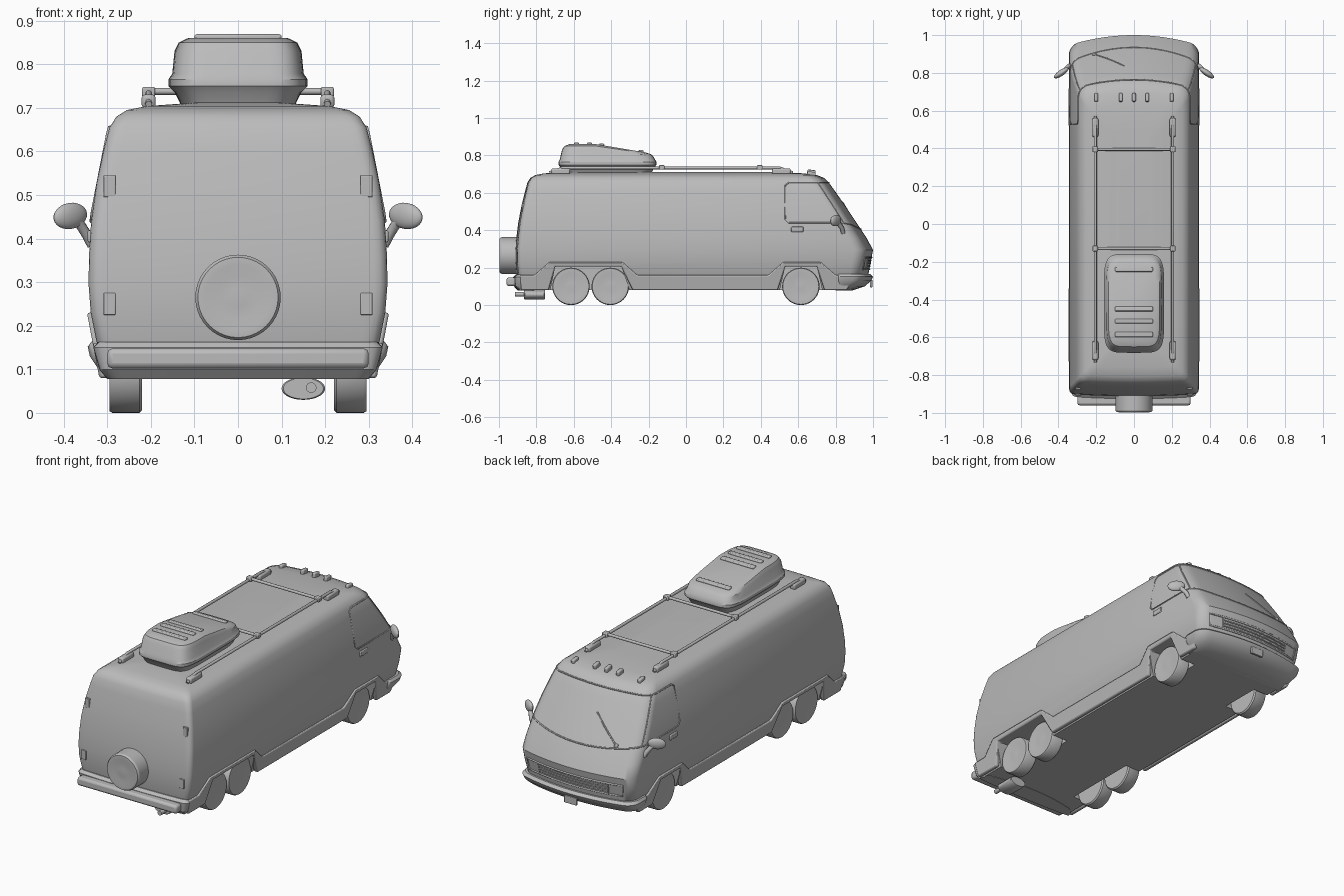
import bpy, bmesh, math
from mathutils import Vector

cube = bpy.data.objects.get("Cube")
if cube:
    bpy.data.objects.remove(cube)

grey = bpy.data.materials.new("plain_grey")
grey.use_nodes = True
grey.diffuse_color = (0.5, 0.5, 0.5, 1)
grey.node_tree.nodes["Principled BSDF"].inputs["Base Color"].default_value = (0.5, 0.5, 0.5, 1)


def finish(name, bm, bevel=0):
    bmesh.ops.recalc_face_normals(bm, faces=bm.faces)
    me = bpy.data.meshes.new(name)
    bm.to_mesh(me)
    bm.free()
    me.materials.append(grey)
    ob = bpy.data.objects.new(name, me)
    bpy.context.collection.objects.link(ob)
    if bevel:
        mod = ob.modifiers.new("bevel", 'BEVEL')
        mod.width, mod.segments = bevel, 2
    return ob


def skin_mesh(rings):
    """Bridge equal rings and cap both ends."""
    bm = bmesh.new()
    loops = [[bm.verts.new(p) for p in ring] for ring in rings]
    n = len(loops[0])
    for a, b in zip(loops, loops[1:]):
        for i in range(n):
            j = (i + 1) % n
            bm.faces.new((a[i], a[j], b[j], b[i]))
    bm.faces.new(loops[0])
    bm.faces.new(loops[-1])
    return bm


def box(name, loc, size, rot=(0, 0, 0), bevel=0.004):
    bm = bmesh.new()
    bmesh.ops.create_cube(bm, size=1)
    bmesh.ops.scale(bm, vec=size, verts=bm.verts)
    ob = finish(name, bm, bevel)
    ob.location, ob.rotation_euler = loc, rot
    return ob


def tube(name, pts, radius, cyclic=False):
    cu = bpy.data.curves.new(name, 'CURVE')
    cu.dimensions = '3D'
    cu.bevel_depth, cu.bevel_resolution, cu.use_fill_caps = radius, 2, True
    sp = cu.splines.new('POLY')
    sp.points.add(len(pts) - 1)
    for p, co in zip(sp.points, pts):
        p.co = (*co, 1)
    sp.use_cyclic_u = cyclic
    cu.materials.append(grey)
    ob = bpy.data.objects.new(name, cu)
    bpy.context.collection.objects.link(ob)
    return ob


def lathe(name, profile, centre, axis, squash=1):
    """Spin (radius, offset) points about the x or y axis."""
    rings = []
    for r, h in profile:
        ring = []
        for k in range(40):
            a = math.tau * k / 40
            u, v = r * math.cos(a), r * math.sin(a) * squash
            ring.append(Vector((h, u, v) if axis == 'x' else (u, h, v)) + Vector(centre))
        rings.append(ring)
    return finish(name, skin_mesh(rings))


# Plan outlines: bowed nose with rounded corners, nearly flat tail
def round_off(x, w, r):
    t = min(1, max(0, (abs(x) - w + r) / r))
    return r * (1 - math.sqrt(1 - t * t))


def nose(x, w, yf):
    return yf - 0.45 * x * x - round_off(x, w, 0.05)


def outline(z, w, yr, yf):
    xs = [w * math.sin(math.radians(a)) for a in range(-90, 91, 6)]
    front = [(x, nose(x, w, yf), z) for x in xs]
    rear = [(x, yr + 0.1 * x * x + round_off(x, w, 0.025), z) for x in reversed(xs)]
    return front + rear


def loft(name, levels):
    return finish(name, skin_mesh([outline(*lv) for lv in levels]))


# Body shell: height, half width, tail y, nose y
shell = [(0.08, 0.29, -0.89, 0.88), (0.165, 0.325, -0.905, 0.975), (0.23, 0.338, -0.912, 0.988),
         (0.295, 0.343, -0.912, 1.0), (0.36, 0.342, -0.907, 0.965), (0.44, 0.337, -0.897, 0.912),
         (0.53, 0.324, -0.88, 0.852), (0.61, 0.307, -0.86, 0.796), (0.655, 0.295, -0.848, 0.764),
         (0.68, 0.279, -0.832, 0.738), (0.695, 0.255, -0.805, 0.70), (0.704, 0.21, -0.76, 0.63),
         (0.712, 0.1, -0.66, 0.5)]
body = loft("body", shell)


def level(z):
    for a, b in zip(shell, shell[1:]):
        if z <= b[0]:
            t = (z - a[0]) / (b[0] - a[0])
            return [p + (q - p) * t for p, q in zip(a, b)]


def on_nose(f, z):
    """Point on the nose at a fraction f of the half width."""
    _, w, _, yf = level(z)
    return (f * w, nose(f * w, w, yf), z)


def on_side(s, y, z):
    return (s * level(z)[1], y, z)


# Wheel arches cut from the shell, and skirts that step over them
rear_arch = [(-0.735, 0.08), (-0.70, 0.205), (-0.345, 0.205), (-0.285, 0.08)]
front_arch = [(0.49, 0.08), (0.53, 0.205), (0.70, 0.205), (0.74, 0.08)]
skirt_top = [(0.9, 0.16), (0.8, 0.16), (0.72, 0.23), (0.52, 0.23), (0.44, 0.16),
             (-0.26, 0.16), (-0.34, 0.23), (-0.73, 0.23), (-0.81, 0.16), (-0.89, 0.16)]
skirt = [(-0.88, 0.08)] + rear_arch + front_arch + [(0.86, 0.08)] + skirt_top
for s, side in ((1, "left"), (-1, "right")):
    for arch in (rear_arch, front_arch):
        poly = [(y, z if z > 0.1 else 0.03) for y, z in arch]
        cutter = finish("arch_cutter", skin_mesh([[(s * x, y, z) for y, z in poly] for x in (0.2, 0.45)]))
        cutter.hide_render = True
        mod = body.modifiers.new("arch", 'BOOLEAN')
        mod.object, mod.operation, mod.solver = cutter, 'DIFFERENCE', 'EXACT'
        bpy.context.view_layer.objects.active = body
        bpy.ops.object.modifier_apply(modifier=mod.name)
        bpy.data.objects.remove(cutter)
    finish(side + "_skirt", skin_mesh([[(s * 0.297, y, z) for y, z in skirt],
                                       [(s * (0.303 + 0.19 * z), y, z) for y, z in skirt]]), 0.006)

# Bumpers
loft("front_bumper", [(0.078, 0.30, 0.80, 0.89), (0.10, 0.32, 0.80, 0.955), (0.13, 0.34, 0.80, 0.99),
                      (0.152, 0.345, 0.80, 1.0), (0.165, 0.335, 0.80, 0.985)])
loft("rear_valance", [(0.078, 0.30, -0.90, -0.80), (0.10, 0.318, -0.92, -0.80),
                      (0.15, 0.332, -0.925, -0.80), (0.163, 0.32, -0.91, -0.80)])
box("rear_bumper", (0, -0.935, 0.125), (0.6, 0.05, 0.046), bevel=0.012)
box("front_plate", (0, 0.99, 0.115), (0.075, 0.012, 0.04), bevel=0.002)

# Wheels, spare and exhaust
wheel = [(0.02, -0.0375), (0.094, -0.0375), (0.1, -0.031), (0.1, 0.031), (0.096, 0.0375),
         (0.07, 0.0375), (0.05, 0.034), (0.02, 0.036)]
for s, side in ((1, "left"), (-1, "right")):
    for y, place in ((0.614, "front"), (-0.405, "middle"), (-0.615, "rear")):
        lathe(f"{side}_{place}_wheel", [(r, s * h) for r, h in wheel], (s * 0.2575, y, 0.1), 'x')
lathe("spare_wheel", [(0.09, 0.1), (0.098, 0.09), (0.098, 0.01), (0.092, 0.001), (0.075, 0),
                      (0.05, 0.005), (0.02, 0.002)], (0, -0.997, 0.265), 'y')
lathe("muffler", [(0.046, 0), (0.05, 0.005), (0.05, 0.105), (0.046, 0.11)], (0.15, -0.865, 0.056), 'y', 0.52)
lathe("tailpipe", [(0.012, 0), (0.012, 0.06)], (0.168, -0.915, 0.058), 'y')

# Wraparound glass trim and its corner pillars
fr = [math.sin(math.radians(a)) for a in range(-90, 91, 10)]
top_edge = [on_nose(f, 0.655) for f in fr]
low_edge = [on_nose(f, 0.405 + 0.035 * f * f) for f in reversed(fr)]
left_end = [on_side(1, y, z) for y, z in ((0.55, 0.655), (0.53, 0.64), (0.53, 0.46), (0.55, 0.44))]
right_end = [on_side(-1, p[1], p[2]) for p in reversed(left_end)]
tube("window_trim", top_edge + left_end + low_edge + right_end, 0.004, True)
for s, side in ((1, "left"), (-1, "right")):
    tube(side + "_pillar_trim", [on_nose(s * 0.97, 0.44 + 0.043 * k) for k in range(6)], 0.003)

# Wiper
tube("wiper_arm", [on_nose(-0.66 + 0.1 * k, 0.42 + 0.026 * k) for k in range(6)], 0.004)
box("wiper_pivot", on_nose(-0.62, 0.43), (0.02, 0.015, 0.02))

# Grille frame, slats and lamp dividers
span = [k / 10 for k in range(-9, 10)]
tube("grille_frame", [on_nose(f * 0.94, 0.255) for f in span]
     + [on_nose(-f * 0.94, 0.192) for f in span], 0.005, True)
for z in (0.208, 0.223, 0.238):
    tube("grille_slat", [on_nose(f * 0.68, z) for f in span], 0.004)
for s in (-1, 1):
    tube("lamp_divider", [on_nose(s * 0.62, z) for z in (0.192, 0.255)], 0.004)

# Mirrors, door handles and rear hinges
for s, side in ((1, "left"), (-1, "right")):
    bm = bmesh.new()
    bmesh.ops.create_uvsphere(bm, u_segments=24, v_segments=12, radius=1)
    bmesh.ops.scale(bm, vec=(0.046, 0.016, 0.03), verts=bm.verts)
    mirror = finish(side + "_mirror", bm)
    mirror.location = (s * 0.385, 0.80, 0.452)
    mirror.rotation_euler = (0, s * math.radians(8), s * math.radians(-35))
    tube(side + "_mirror_arm", [(s * 0.335, 0.84, 0.385), (s * 0.348, 0.835, 0.41), (s * 0.37, 0.81, 0.445)], 0.012)
    box(side + "_door_handle", on_side(s, 0.595, 0.405), (0.012, 0.065, 0.028))
    for z in (0.25, 0.52):
        box(side + "_rear_hinge", (s * 0.295, level(z)[2] + 0.01, z), (0.028, 0.012, 0.05), bevel=0.002)

# Roof rack
for s, side in ((1, "left"), (-1, "right")):
    x = s * 0.205
    tube(side + "_rack_rail", [(x, -0.73, 0.708), (x, -0.66, 0.733), (x, 0.5, 0.733), (x, 0.57, 0.708)], 0.008)
    for y in (-0.67, 0.51):
        box(side + "_rack_foot", (x, y, 0.715), (0.032, 0.1, 0.032), bevel=0.008)
    for y in (-0.13, 0.395):
        box(side + "_rack_clamp", (x, y, 0.736), (0.03, 0.03, 0.024))
for y in (-0.13, 0.395):
    tube("rack_crossbar", [(-0.21, y, 0.738), (0.21, y, 0.738)], 0.008)

# Roof marker lamps
for x in (-0.2, -0.07, 0, 0.07, 0.2):
    z = 0.716 - 0.25 * x * x
    box("roof_lamp", (x, 0.67, z - 0.008), (0.02, 0.045, 0.03), (math.radians(-8), 0, 0), 0.006)


# Cargo pod: rounded rectangles, then the front of the lid drops
def lid_drop(y):
    return 0.05 * min(1, max(0, (y + 0.48) / 0.3))


def pod_ring(z, a, b):
    ring = []
    for k in range(48):
        c, d = math.cos(math.tau * k / 48), math.sin(math.tau * k / 48)
        ring.append((a * math.copysign(abs(c) ** 0.36, c), -0.42 + b * math.copysign(abs(d) ** 0.36, d), z))
    return ring


bm = skin_mesh([pod_ring(*lv) for lv in (
    (0.705, 0.13, 0.235), (0.735, 0.145, 0.25), (0.75, 0.16, 0.262), (0.765, 0.16, 0.262),
    (0.778, 0.151, 0.255), (0.83, 0.146, 0.243), (0.85, 0.136, 0.23), (0.86, 0.115, 0.205))])
bmesh.ops.bisect_plane(bm, geom=bm.verts[:] + bm.edges[:] + bm.faces[:],
                       plane_co=(0, -0.48, 0), plane_no=(0, 1, 0))
for v in bm.verts:
    v.co.z -= lid_drop(v.co.y) * max(0, (v.co.z - 0.778) / 0.082)
finish("cargo_pod", bm)
for y in (-0.585, -0.515, -0.45, -0.24):
    tilt = math.radians(-9.5) if y > -0.46 else 0
    box("pod_ridge", (0, y, 0.862 - lid_drop(y)), (0.2, 0.026, 0.014), (tilt, 0, 0), 0.005)

# Smooth shading with crisp edges
bpy.ops.object.select_all(action='DESELECT')
for ob in bpy.context.collection.objects:
    if ob.type == 'MESH' and grey.name in ob.data.materials:
        ob.select_set(True)
        bpy.context.view_layer.objects.active = ob
bpy.ops.object.shade_smooth_by_angle(angle=math.radians(32))
